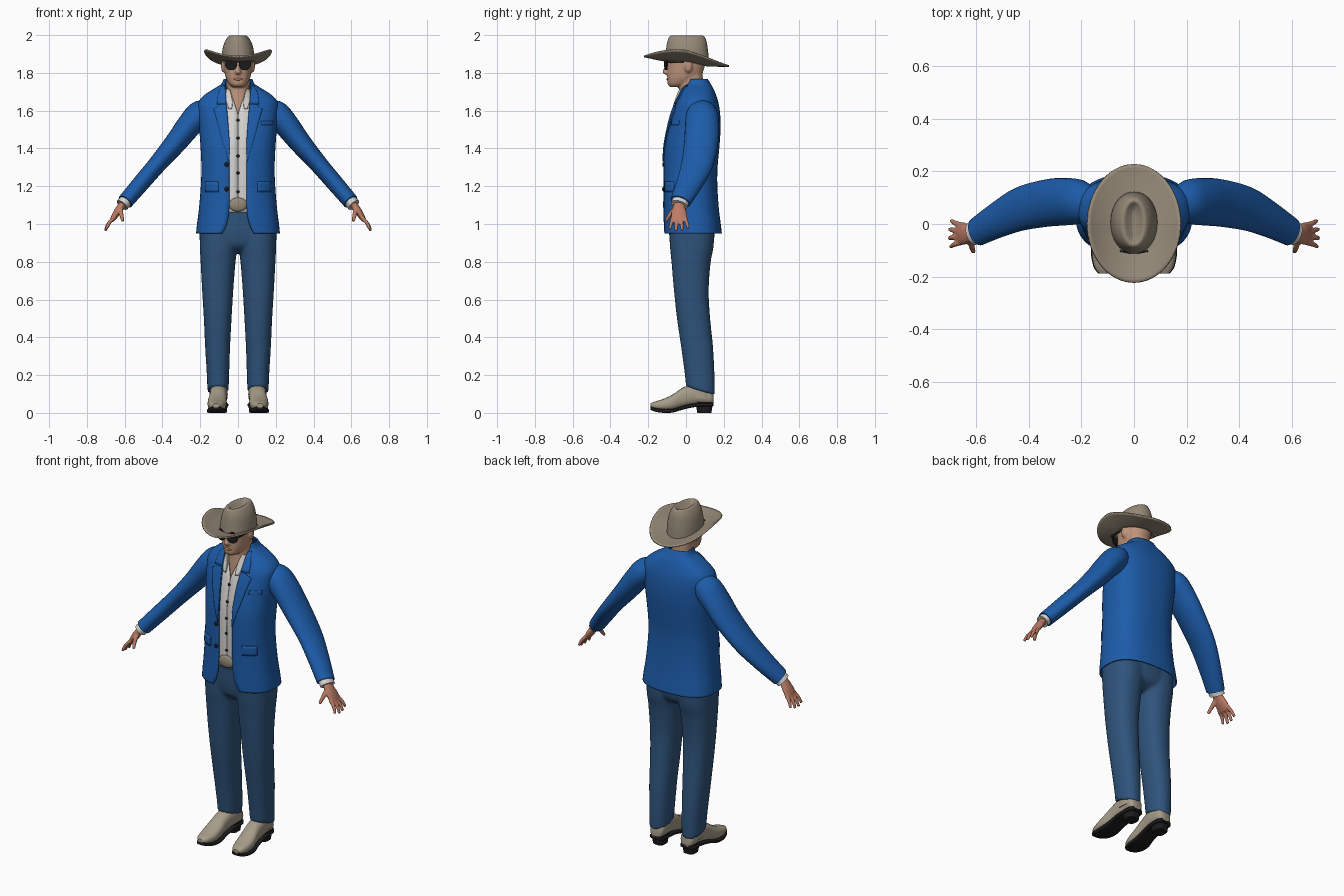
import bpy, bmesh, math
from mathutils import Matrix, Vector

if "Cube" in bpy.data.objects:
    bpy.data.objects.remove(bpy.data.objects["Cube"])


def material(name, r, g, b):
    m = bpy.data.materials.new(name)
    m.diffuse_color = (r, g, b, 1)
    m.use_nodes = True
    m.node_tree.nodes["Principled BSDF"].inputs["Base Color"].default_value = m.diffuse_color
    return m


BLUE = material("jacket blue", .012, .107, .40)
DENIM = material("denim", .028, .088, .20)
WHITE = material("shirt white", .68, .67, .65)
FELT = material("hat beige", .30, .25, .185)
FACE = material("face skin", .52, .30, .20)
HAND = material("hand skin", .50, .20, .13)
BLACK = material("black", .012, .011, .012)
LEATHER = material("boot leather", .38, .33, .25)


# ---- helpers ----
def smooth(rows, k=4):
    """Catmull-Rom interpolation of number rows."""
    out = []
    for i in range(len(rows) - 1):
        p = [rows[max(i - 1, 0)], rows[i], rows[i + 1], rows[min(i + 2, len(rows) - 1)]]
        for j in range(k):
            t = j / k
            out.append([.5 * (2 * b + (c - a) * t + (2 * a - 5 * b + 4 * c - d) * t * t
                              + (3 * b - a - 3 * c + d) * t ** 3) for a, b, c, d in zip(*p)])
    return out + [list(rows[-1])]


def unit(t, n):
    s, c = math.sin(t), math.cos(t)
    return math.copysign(abs(s) ** (2 / n), s), -math.copysign(abs(c) ** (2 / n), c)


def ring(z, a, yf, yb, g=0, n=2.3, xc=0, N=40):
    """Level superellipse; g is the half width of a gap at the front."""
    m, b = (yf + yb) / 2, (yb - yf) / 2
    t0 = math.asin(min(.98, max(g, .0005) / a) ** (n / 2)) if g else 0
    ts = [t0 + (2 * math.pi - 2 * t0) * i / N for i in range(N + 1 if g else N)]
    return [(xc + a * unit(t, n)[0], m + b * unit(t, n)[1], z) for t in ts]


def skin(bm, rings, closed=True, caps=(True, True)):
    vs = [[bm.verts.new(p) for p in r] for r in rings]
    n = len(vs[0])
    for A, B in zip(vs, vs[1:]):
        for i in range(n if closed else n - 1):
            j = (i + 1) % n
            bm.faces.new((A[i], A[j], B[j], B[i]))
    for on, r in zip(caps, (vs[0], vs[-1])):
        if on:
            bm.faces.new(r)


def tube(bm, rows, N=20, k=4):
    """Oval tube along rows of x, y, z, half size along y, half size across."""
    rows = smooth(rows, k)
    pts = [Vector(r[:3]) for r in rows]
    rings = []
    for i, r in enumerate(rows):
        t = (pts[min(i + 1, len(pts) - 1)] - pts[max(i - 1, 0)]).normalized()
        u = Vector((0, 1, 0))
        u = (u - t * u.dot(t)).normalized()
        v = t.cross(u)
        rings.append([pts[i] + u * r[3] * math.cos(2 * math.pi * q / N)
                      + v * r[4] * math.sin(2 * math.pi * q / N) for q in range(N)])
    skin(bm, rings)


def blob(bm, loc, size):
    bmesh.ops.create_uvsphere(bm, u_segments=16, v_segments=10, radius=1,
                              matrix=Matrix.Translation(loc) @ Matrix.Diagonal((*size, 1)))


def box(bm, loc, size):
    bmesh.ops.create_cube(bm, size=1, matrix=Matrix.Translation(loc) @ Matrix.Diagonal((*size, 1)))


def build(name, bm, mat, solid=0, voxel=0, mirror=False):
    bmesh.ops.recalc_face_normals(bm, faces=bm.faces)
    me = bpy.data.meshes.new(name)
    bm.to_mesh(me)
    bm.free()
    me.materials.append(mat)
    ob = bpy.data.objects.new(name, me)
    bpy.context.collection.objects.link(ob)
    bpy.ops.object.select_all(action='DESELECT')
    ob.select_set(True)
    bpy.context.view_layer.objects.active = ob
    bpy.ops.object.shade_smooth_by_angle(angle=math.radians(45))
    if solid:
        ob.modifiers.new("thickness", 'SOLIDIFY').thickness = solid
    if voxel:
        m = ob.modifiers.new("blend", 'REMESH')
        m.mode, m.voxel_size, m.use_smooth_shade = 'VOXEL', voxel, True
        m = ob.modifiers.new("soften", 'SMOOTH')
        m.factor, m.iterations = .5, 4
    if mirror:
        ob.modifiers.new("mirror", 'MIRROR')
    return ob


def front_y(body, x, z, n):
    for p, q in zip(body, body[1:]):
        if z <= q[0]:
            break
    f = max(0, min(1, (z - p[0]) / (q[0] - p[0])))
    a, yf, yb = [p[i] + (q[i] - p[i]) * f for i in (1, 2, 3)]
    return (yf + yb) / 2 - (yb - yf) / 2 * max(0, 1 - (abs(x) / a) ** n) ** (1 / n)


def patch(name, rows, mat, body, n, mirror=True, eps=.006):
    """Thin cloth plate lying on the front of a body; rows of z, x from, x to."""
    rings = []
    for p, q in zip(rows, rows[1:]):
        for j in range(5):
            z, x0, x1 = [u + (v - u) * j / 4 for u, v in zip(p, q)]
            rings.append([(x, front_y(body, x, z, n) - eps, z)
                          for x in (x0 + (x1 - x0) * c / 7 for c in range(8))])
    bm = bmesh.new()
    skin(bm, rings, False, (False, False))
    bmesh.ops.remove_doubles(bm, verts=bm.verts, dist=.0002)
    build(name, bm, mat, solid=.007, mirror=mirror)


# ---- jacket: open shell, lapels, pockets, buttons ----
JN = 2.5
jacket = smooth([(.95, .222, -.12, .19, .085), (1.0, .217, -.12, .184, .06), (1.08, .207, -.12, .174, .047),
                 (1.2, .197, -.12, .166, .045), (1.3, .194, -.12, .167, .045), (1.4, .198, -.117, .176, .045),
                 (1.5, .205, -.10, .183, .05), (1.58, .211, -.08, .181, .056), (1.64, .211, -.058, .172, .062),
                 (1.68, .182, -.04, .16, .066), (1.715, .13, -.025, .146, .068),
                 (1.74, .09, -.01, .132, .07), (1.768, .076, 0, .115, .068)])
bm = bmesh.new()
skin(bm, [ring(*r, n=JN, N=48) for r in jacket], False, (False, False))
build("jacket_body", bm, BLUE, solid=.008)
patch("lapel", [(1.33, .045, .048), (1.45, .046, .085), (1.57, .055, .118), (1.61, .06, .13), (1.632, .062, .09)],
      BLUE, jacket, JN)
patch("jacket_collar", [(1.636, .062, .112), (1.69, .066, .105), (1.735, .07, .085)], BLUE, jacket, JN)
patch("pocket_flap", [(1.17, .105, .175), (1.225, .105, .175)], BLUE, jacket, JN)
patch("breast_pocket", [(1.525, .125, .185), (1.545, .125, .187)], BLUE, jacket, JN, mirror=False, eps=.004)
bm = bmesh.new()
for z in (1.315, 1.185):
    blob(bm, (-.06, front_y(jacket, .06, z, JN) - .003, z), (.012, .006, .012))
build("jacket_buttons", bm, BLACK)

# ---- sleeves, cuffs and hands ----
bm = bmesh.new()
tube(bm, [(.15, .085, 1.615, .05, .045), (.20, .085, 1.585, .082, .07), (.26, .085, 1.52, .09, .066),
          (.33, .08, 1.43, .09, .058), (.43, .058, 1.313, .084, .048), (.52, .015, 1.208, .069, .045),
          (.597, -.03, 1.118, .055, .042)], N=28)
build("sleeve", bm, BLUE, mirror=True)
bm = bmesh.new()
tube(bm, [(.58, -.02, 1.138, .046, .034), (.613, -.036, 1.1, .046, .035)])
build("shirt_cuff", bm, WHITE, mirror=True)
bm = bmesh.new()
tube(bm, [(.60, -.032, 1.115, .028, .022), (.625, -.037, 1.085, .034, .02), (.648, -.037, 1.05, .043, .018),
          (.668, -.037, 1.018, .04, .012)])
for d, length in ((.033, .82), (.011, .98), (-.011, 1), (-.033, .88)):
    tube(bm, [(.655, -.037 + d, 1.035, .011, .011),
              (.655 + .032 * length, -.037 + 1.25 * d, 1.035 - .035 * length, .010, .010),
              (.655 + .048 * length, -.037 + 1.5 * d, 1.035 - .072 * length, .008, .008)], N=10)
tube(bm, [(.622, -.05, 1.085, .014, .014), (.618, -.083, 1.052, .012, .012), (.610, -.107, 1.015, .008, .009)], N=10)
build("hand", bm, HAND, voxel=.005, mirror=True)

# ---- shirt, collar, buttons, buckle ----
shirt = smooth([(1.06, .15, -.10, .13, .001), (1.2, .15, -.105, .13, .001), (1.4, .15, -.104, .14, .001),
                (1.5, .15, -.09, .14, .001), (1.58, .14, -.073, .14, .001), (1.62, .12, -.062, .13, .012),
                (1.67, .09, -.048, .12, .03), (1.715, .07, -.036, .10, .045)])
bm = bmesh.new()
skin(bm, [ring(*r) for r in shirt], False, (False, False))
build("shirt", bm, WHITE, solid=.004)
patch("shirt_collar", [(1.61, .032, .05), (1.65, .03, .062), (1.69, .038, .066), (1.715, .046, .062)],
      WHITE, shirt, 2.3, eps=.01)
bm = bmesh.new()
for z in (1.55, 1.455, 1.36, 1.27, 1.17):
    blob(bm, (0, front_y(shirt, 0, z, 2.3) - .003, z), (.008, .005, .008))
build("shirt_buttons", bm, BLACK)
bm = bmesh.new()
blob(bm, (0, -.108, 1.103), (.05, .014, .037))
build("belt_buckle", bm, FELT)

# ---- trousers: hips and two legs blended together ----
bm = bmesh.new()
skin(bm, [ring(*r) for r in smooth([(.85, .05, -.03, .09), (.885, .14, -.075, .138), (.95, .197, -.09, .152),
                                    (1.03, .195, -.093, .15), (1.1, .183, -.095, .14)])])
for s in (-1, 1):
    rows = smooth([(.115, .05, .162, .002, .152), (.2, .047, .165, -.006, .151), (.35, .042, .174, -.026, .143),
                   (.5, .034, .181, -.048, .128), (.65, .025, .19, -.064, .12), (.8, .013, .198, -.077, .131),
                   (.88, .004, .202, -.085, .146), (.98, .002, .204, -.09, .15)])
    rings = [ring(z, (xo - xi) / 2, yf, yb, xc=s * (xi + xo) / 2) for z, xi, xo, yf, yb in rows]
    rings[0] = [(x, y, z - .3 * (y - .08)) for x, y, z in rings[0]]
    skin(bm, rings)
build("trousers", bm, DENIM, voxel=.01)

# ---- boots ----
foot = smooth([(.146, .10, .028, .05, .10), (.13, .10, .042, .045, .125), (.08, .10, .046, .045, .15),
               (.03, .103, .046, .04, .15), (-.02, .106, .045, .028, .132), (-.07, .11, .05, .014, .098),
               (-.12, .112, .048, .012, .074), (-.165, .115, .035, .019, .06), (-.188, .117, .016, .028, .05)])


def section(y, xc, w, z0, z1, n):
    us = [unit(2 * math.pi * i / 24, n) for i in range(24)]
    return [(xc + w * u, y, (z0 + z1) / 2 + (z1 - z0) / 2 * v) for u, v in us]


bm = bmesh.new()
skin(bm, [section(*r, 2.5) for r in foot])
skin(bm, [ring(z, .046, .012, .142, xc=.104) for z in (.08, .2)])
build("boot", bm, LEATHER, mirror=True)
bm = bmesh.new()
skin(bm, [section(y, xc, w + .003, z0 - .012, z0 + .008, 5) for y, xc, w, z0, z1 in foot])
skin(bm, [ring(0, .034, .06, .134, n=3, xc=.10), ring(.058, .042, .05, .144, n=3, xc=.10)])
build("boot_sole", bm, BLACK, mirror=True)

# ---- head, neck, nose, ears ----
bm = bmesh.new()
skin(bm, [ring(*r) for r in smooth([(1.725, .028, -.085, -.02), (1.74, .047, -.097, .03), (1.77, .063, -.099, .065),
                                    (1.80, .07, -.10, .088), (1.84, .075, -.099, .10), (1.88, .078, -.099, .105),
                                    (1.92, .076, -.09, .10), (1.95, .058, -.06, .08)])])
skin(bm, [ring(*r) for r in smooth([(1.56, .08, -.05, .10), (1.62, .068, -.046, .096), (1.68, .06, -.04, .09),
                                    (1.74, .06, -.035, .09), (1.80, .06, -.03, .088)])])
skin(bm, [ring(*r) for r in smooth([(1.87, .009, -.102, -.06), (1.825, .012, -.117, -.06),
                                    (1.803, .018, -.126, -.06), (1.792, .014, -.11, -.06)])])
for s in (-1, 1):
    blob(bm, (s * .079, .012, 1.835), (.011, .021, .033))
build("head", bm, FACE, voxel=.006)
bm = bmesh.new()
blob(bm, (0, -.096, 1.767), (.024, .007, .007))
build("lips", bm, HAND)

# ---- sunglasses ----
bm = bmesh.new()
for s in (-1, 1):
    bmesh.ops.create_cone(bm, cap_ends=True, segments=28, radius1=.032, radius2=.032, depth=.007,
                          matrix=Matrix.Translation((s * .037, -.106, 1.846)) @ Matrix.Rotation(s * .2, 4, 'Z')
                          @ Matrix.Rotation(math.pi / 2, 4, 'X'))
    box(bm, (s * .075, -.045, 1.857), (.005, .11, .009))
box(bm, (0, -.112, 1.858), (.03, .006, .008))
build("sunglasses", bm, BLACK)


# ---- hat: curled brim and creased crown ----
def brim_z(x, y):
    return 1.852 - .115 * y + .277 * y * y + .07 * (x / .175) ** 2 * (1 - 2 * max(y, 0))


bm = bmesh.new()
rings = []
for i in range(9):
    t = .46 + .54 * i / 8
    pts = [(.175 * t * math.sin(q * math.pi / 32), .003 - .225 * t * math.cos(q * math.pi / 32)) for q in range(64)]
    rings.append([(x, y, brim_z(x, y)) for x, y in pts])
skin(bm, rings, caps=(False, False))
build("hat_brim", bm, FELT, solid=.008)
bm = bmesh.new()
rings = [ring(z, a, .005 - b, .005 + b, n=2.1, N=48) for z, a, b in smooth(
    [(1.86, .089, .118), (1.89, .087, .115), (1.93, .081, .11), (1.96, .072, .105), (1.98, .061, .099),
     (1.993, .05, .092), (1.997, .038, .08), (1.985, .022, .066), (1.975, .008, .052)])]
rings[0] = [(x, y, brim_z(x, y) - .002) for x, y, z in rings[0]]
rings[1:4] = []
skin(bm, rings, caps=(False, True))
build("hat_crown", bm, FELT)
